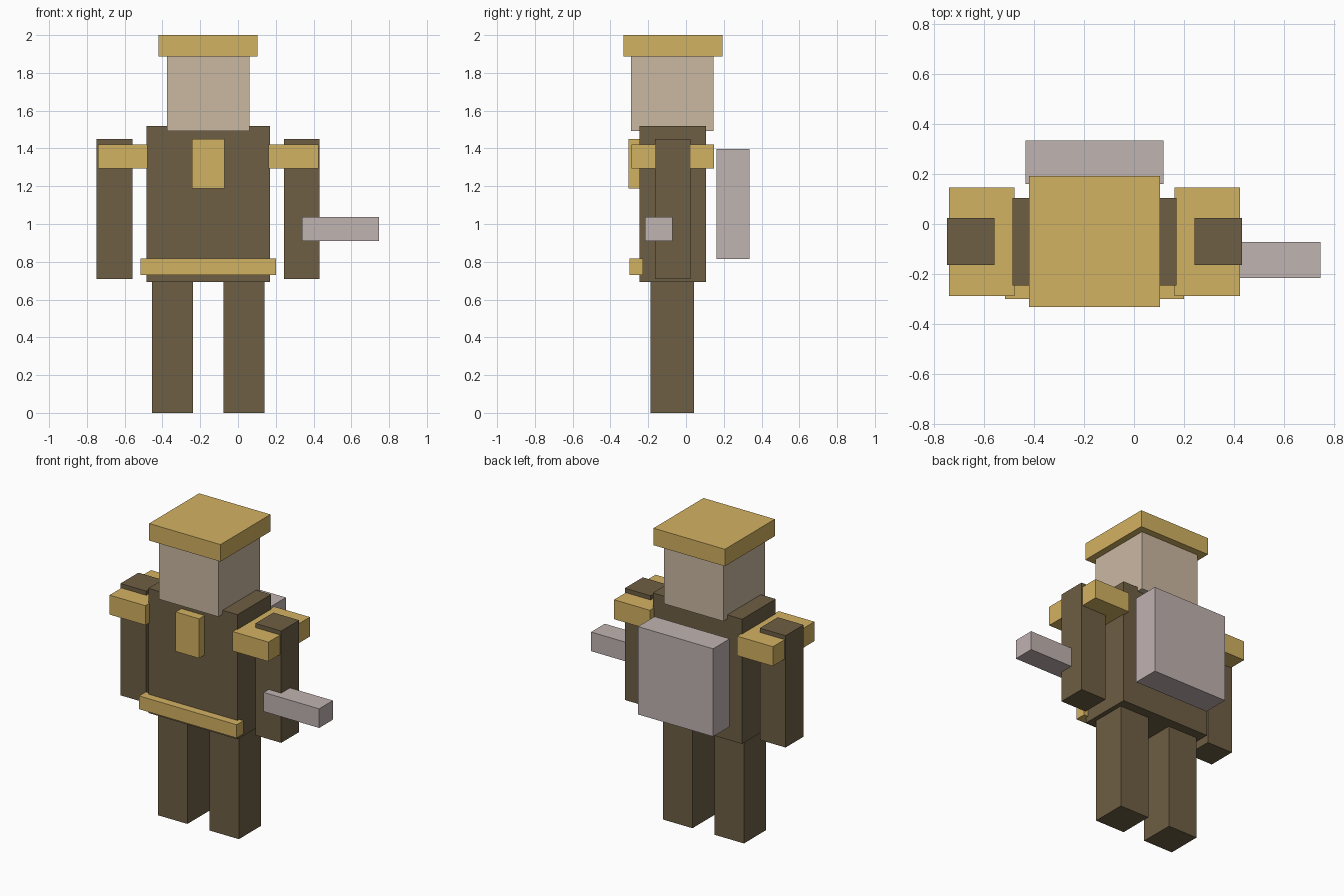
import bpy

if "Cube" in bpy.data.objects:
    bpy.data.objects.remove(bpy.data.objects["Cube"])

CX = -0.158  # symmetry plane of the body (the held tool shifts it off x = 0)


def material(name, rgb):
    m = bpy.data.materials.new(name)
    m.diffuse_color = (*rgb, 1.0)
    m.use_nodes = True
    m.node_tree.nodes["Principled BSDF"].inputs["Base Color"].default_value = m.diffuse_color
    return m


BROWN = material("brown_cloth", (0.156, 0.114, 0.058))
GOLD = material("gold_trim", (0.651, 0.445, 0.122))
SKIN = material("skin", (0.597, 0.479, 0.361))
GREY = material("pale_grey", (0.527, 0.451, 0.440))


def box(name, mat, x, y, z):
    """Box spanning the (min, max) ranges on each axis."""
    spans = (x, y, z)
    bpy.ops.mesh.primitive_cube_add(size=1, location=[(a + b) / 2 for a, b in spans])
    ob = bpy.context.object
    ob.name = name
    ob.scale = [b - a for a, b in spans]
    bpy.ops.object.transform_apply(location=False, rotation=False, scale=True)
    ob.data.materials.append(mat)
    return ob


def centred(name, mat, width, y, z):
    return box(name, mat, (CX - width / 2, CX + width / 2), y, z)


def pair(name, mat, inner, outer, y, z):
    """Mirrored pair of boxes, measured outward from the body centre."""
    box(name + "_right", mat, (CX - outer, CX - inner), y, z)
    box(name + "_left", mat, (CX + inner, CX + outer), y, z)


# Body
centred("torso", BROWN, 0.655, (-0.247, 0.105), (0.693, 1.52))
pair("leg", BROWN, 0.081, 0.297, (-0.189, 0.042), (0.0, 0.70))
pair("arm", BROWN, 0.401, 0.590, (-0.164, 0.024), (0.708, 1.45))
centred("head", SKIN, 0.437, (-0.29, 0.146), (1.493, 1.93))

# Gold clothing details
centred("hat", GOLD, 0.524, (-0.332, 0.192), (1.887, 2.0))
pair("shoulder_pad", GOLD, 0.320, 0.583, (-0.288, 0.147), (1.293, 1.422))
centred("belt", GOLD, 0.716, (-0.30, -0.228), (0.73, 0.818))
centred("chest_badge", GOLD, 0.172, (-0.305, -0.225), (1.188, 1.45))

# Equipment
centred("backpack", GREY, 0.551, (0.161, 0.335), (0.815, 1.398))
box("hand_tool", GREY, (0.339, 0.747), (-0.216, -0.072), (0.911, 1.038))
